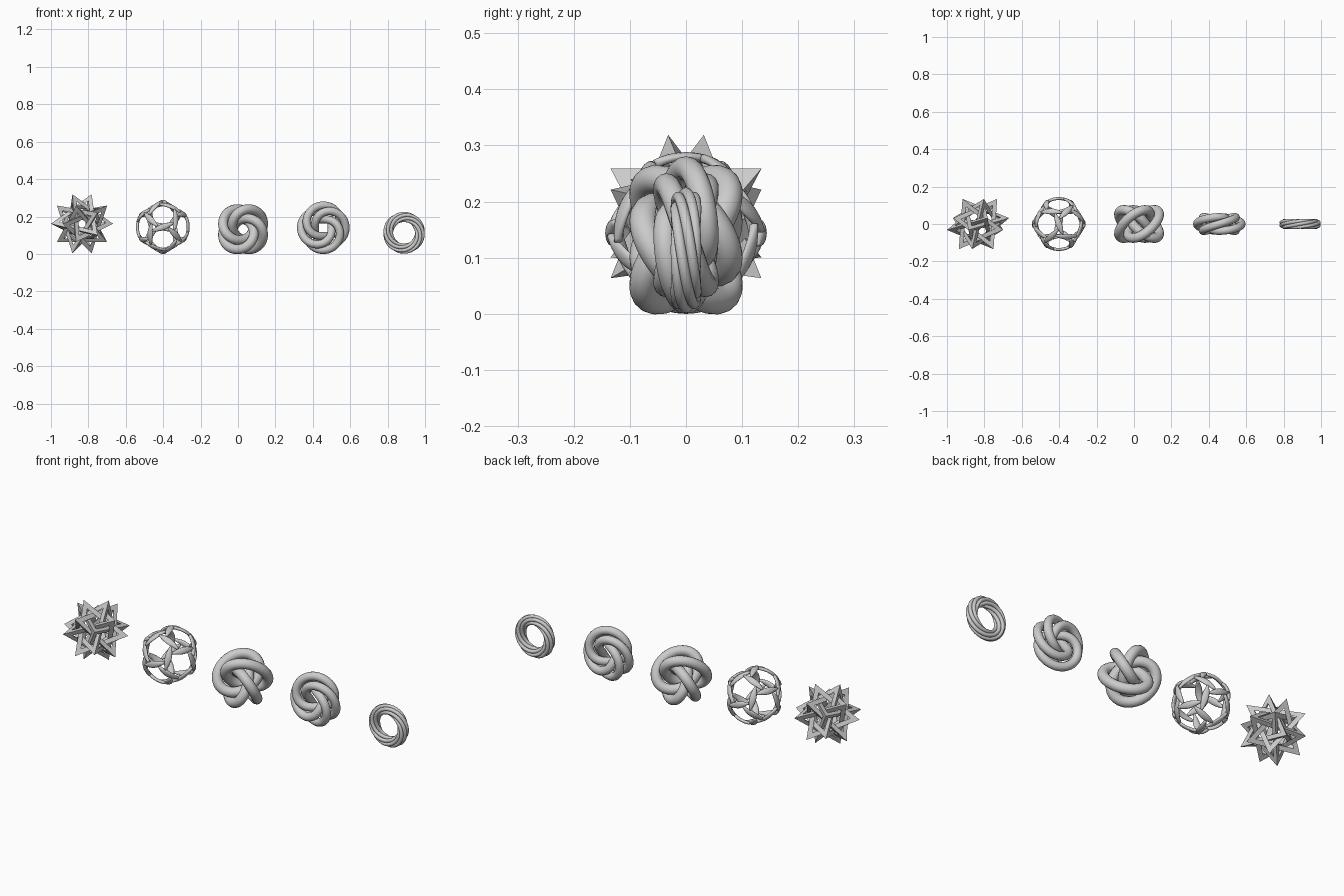
import bpy, bmesh
from math import sin, cos, pi, radians, sqrt
from mathutils import Vector, Matrix
from itertools import combinations

if "Cube" in bpy.data.objects:
    bpy.data.objects.remove(bpy.data.objects["Cube"])


def finish(name, bm, smooth):
    bmesh.ops.recalc_face_normals(bm, faces=bm.faces)
    me = bpy.data.meshes.new(name)
    bm.to_mesh(me)
    bm.free()
    for p in me.polygons:
        p.use_smooth = smooth
    ob = bpy.data.objects.new(name, me)
    bpy.context.collection.objects.link(ob)
    return ob


def dodecahedron_five_fold():
    # unit corners, with a five-fold axis along y
    pts = []
    for s in (-1, 1):
        for k in range(5):
            a = radians(s * 90 + 72 * k)
            for rad, y in ((0.607, 0.795), (0.982, 0.188)):
                pts.append(Vector((rad * sin(a), s * y, rad * cos(a))).normalized())
    return pts


def dodecahedron_upright():
    # unit corners, with an edge facing each axis
    g = (1 + sqrt(5)) / 2
    pts = [Vector((x, y, z)) for x in (-1, 1) for y in (-1, 1) for z in (-1, 1)]
    for a in (-1 / g, 1 / g):
        for b in (-g, g):
            pts += [Vector((a, b, 0)), Vector((0, a, b)), Vector((b, 0, a))]
    return [p.normalized() for p in pts]


# small sweep helper: closed tubes of round section
def tubes(name, centre, paths, radius, sides=14):
    bm = bmesh.new()
    c = Vector(centre)
    for path in paths:
        n = len(path)
        rings = []
        for i, p in enumerate(path):
            t = (path[(i + 1) % n] - path[i - 1]).normalized()
            u = Vector((p.x, 0, p.z))          # outward from the y axis
            u = (u - t * u.dot(t)).normalized()
            v = t.cross(u)
            rings.append([bm.verts.new(c + p + radius * (u * cos(2 * pi * j / sides)
                          + v * sin(2 * pi * j / sides))) for j in range(sides)])
        for i in range(n):
            a, b = rings[i], rings[(i + 1) % n]
            for j in range(sides):
                k = (j + 1) % sides
                bm.faces.new((a[j], a[k], b[k], b[j]))
    return finish(name, bm, True)


def ring_point(phi, r, y):
    return Vector((r * sin(phi), y, r * cos(phi)))


# five interlocked open tetrahedra
def star(name, centre, R, f):
    V = dodecahedron_five_fold()
    first = next(q for q in combinations(V, 4)
                 if all(abs(a.dot(b) + 1 / 3) < 0.02 for a, b in combinations(q, 2)))
    bm = bmesh.new()
    for k in range(5):
        rot = Matrix.Rotation(radians(72 * k), 3, 'Y')
        P = [rot @ p * R + Vector(centre) for p in first]
        out = [bm.verts.new(p) for p in P]
        inn = {}
        for m in range(4):                     # face opposite corner m
            idx = [i for i in range(4) if i != m]
            mid = sum((P[i] for i in idx), Vector()) / 3
            for i in idx:
                inn[m, i] = bm.verts.new(mid + (P[i] - mid) * f)
            for i, j in combinations(idx, 2):
                bm.faces.new((out[i], out[j], inn[m, j], inn[m, i]))
        for i, j in combinations(range(4), 2):  # inner side of each bar
            m, n = [q for q in range(4) if q not in (i, j)]
            bm.faces.new((inn[m, i], inn[m, j], inn[n, j], inn[n, i]))
        for i in range(4):                     # inner corner
            bm.faces.new([inn[m, i] for m in range(4) if m != i])
    return finish(name, bm, False)


# ball of leaf shaped struts, each turned about its own middle
def leaf_ball(name, centre, R, half_width, half_thick, turn, stretch):
    V = dodecahedron_upright()
    c = Vector(centre)
    bm = bmesh.new()
    steps, sides = 16, 12
    for a, b in combinations(V, 2):
        if (a - b).length > 0.8:
            continue
        mid = (a + b).normalized()
        rot = Matrix.Rotation(turn, 3, mid)
        along = rot @ (b - a).normalized()
        side = mid.cross(along)
        reach = a.angle(b) / 2 * stretch
        rings = []
        for i in range(steps + 1):
            t = -1 + 2 * i / steps
            d = mid * cos(t * reach) + along * sin(t * reach)
            w = 0.005 + (half_width - 0.005) * cos(t * pi / 2)
            rings.append([bm.verts.new(c + d * (R + half_thick * sin(2 * pi * j / sides))
                          + side * w * cos(2 * pi * j / sides)) for j in range(sides)])
        for p, q in zip(rings, rings[1:]):
            for j in range(sides):
                k = (j + 1) % sides
                bm.faces.new((p[j], p[k], q[k], q[j]))
        bm.faces.new(rings[0])
        bm.faces.new(rings[-1])
    return finish(name, bm, True)


# strands winding once around a ring
def twisted(name, centre, R, b, strands, radius, n=120):
    paths = []
    for s in range(strands):
        off = 2 * pi * s / strands
        paths.append([ring_point(2 * pi * i / n, R + b * cos(2 * pi * i / n + off),
                                 b * sin(2 * pi * i / n + off)) for i in range(n)])
    return tubes(name, centre, paths, radius)


# four linked oval rings, tilted and pushed out along the diagonals
ovals = []
for k in range(4):
    a = pi / 4 + k * pi / 2
    out, tang = ring_point(a, 1, 0), ring_point(a + pi / 2, 1, 0)
    ovals.append([out * (0.035 + 0.085 * cos(t)) + (tang * 0.08 + Vector((0, 0.075, 0))) * sin(t)
                  for t in (2 * pi * i / 96 for i in range(96))])

star("tetrahedra_star", (-0.834, 0, 0.161), 0.169, 0.71)
leaf_ball("leaf_ball", (-0.402, 0, 0.144), 0.136, 0.017, 0.008, radians(20), 1.2)
tubes("linked_ovals", (0.027, 0, 0.132), ovals, 0.026)
twisted("swirl_ring", (0.456, 0, 0.14), 0.082, 0.037, 4, 0.0215)
twisted("rope_ring", (0.888, 0, 0.113), 0.0845, 0.018, 6, 0.0095)
